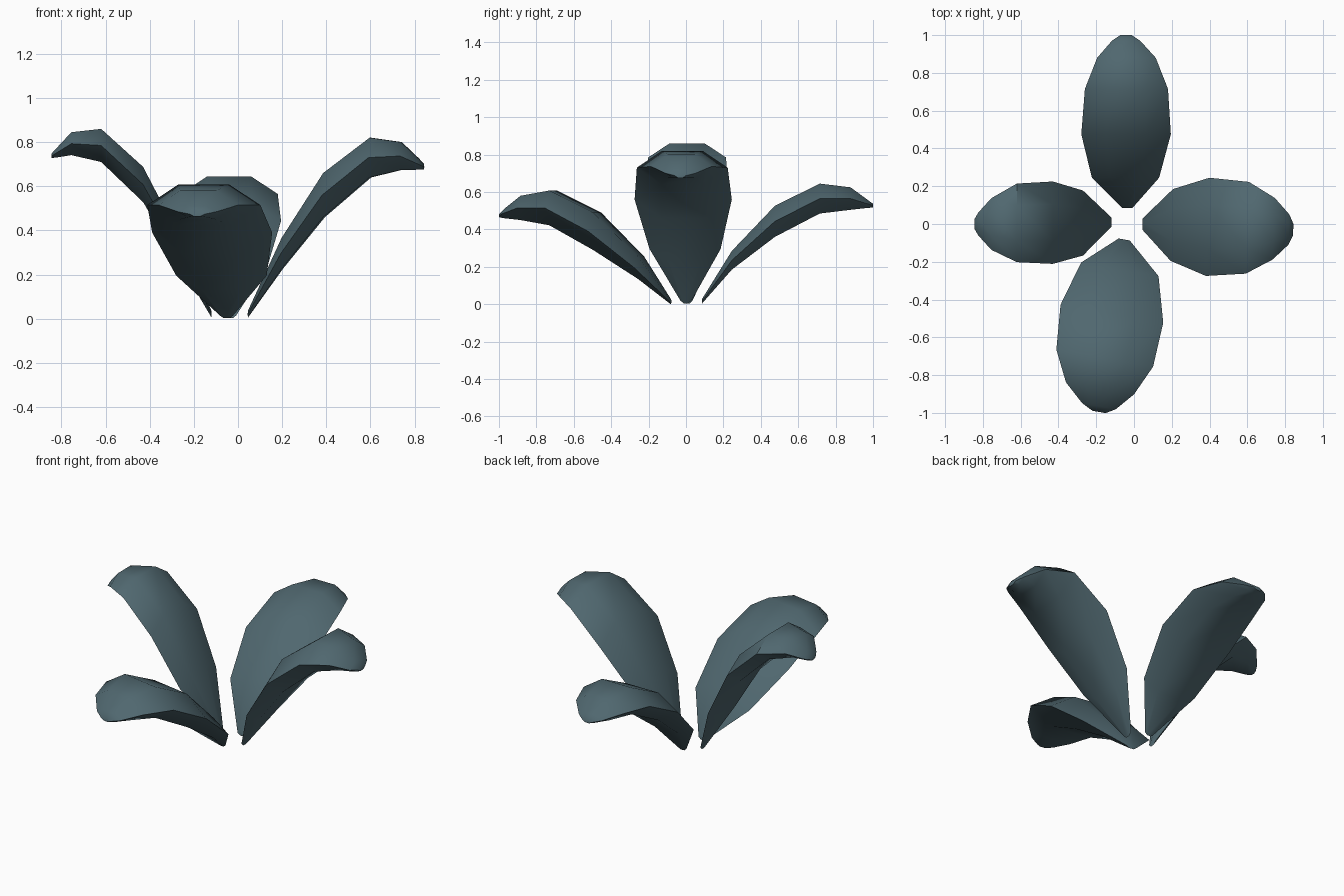
import bpy, bmesh, math
from mathutils import Vector

mat = bpy.data.materials.new("dark teal leaf")
mat.diffuse_color = (0.08, 0.137, 0.16, 1)

# Lens-shaped six-sided section: (across, up) factors
SECTION = [(1, 0), (0.45, 1), (-0.45, 1), (-1, 0), (-0.45, -1), (0.45, -1)]


def leaf(name, turn, rows):
    """Loft upright sections; row = centre x, y, z, half width, half thickness."""
    across = Vector((-math.sin(math.radians(turn)), math.cos(math.radians(turn)), 0))
    bm = bmesh.new()
    rings = []
    for x, y, z, w, h in rows:
        c = Vector((x, y, z))
        rings.append([bm.verts.new(c + across * (a * w) + Vector((0, 0, b * h)))
                      for a, b in SECTION])
    n = len(SECTION)
    for r0, r1 in zip(rings, rings[1:]):
        for i in range(n):
            bm.faces.new((r0[i], r0[(i + 1) % n], r1[(i + 1) % n], r1[i]))
    bm.faces.new(rings[0])
    bm.faces.new(rings[-1])
    bmesh.ops.recalc_face_normals(bm, faces=bm.faces)
    me = bpy.data.meshes.new(name)
    bm.to_mesh(me)
    bm.free()
    me.materials.append(mat)
    ob = bpy.data.objects.new(name, me)
    bpy.context.collection.objects.link(ob)
    bpy.ops.object.select_all(action='DESELECT')
    ob.select_set(True)
    bpy.context.view_layer.objects.active = ob
    bpy.ops.object.shade_smooth_by_angle(angle=math.radians(50))


leaf("right_leaf", -2, [
    (0.045, 0, 0.02, 0.03, 0.015), (0.20, -0.005, 0.295, 0.19, 0.07),
    (0.39, -0.015, 0.56, 0.26, 0.10), (0.60, -0.02, 0.73, 0.243, 0.09),
    (0.74, -0.025, 0.737, 0.163, 0.063), (0.82, -0.03, 0.70, 0.08, 0.025),
    (0.843, -0.03, 0.688, 0.03, 0.012)])

leaf("left_leaf", 180, [
    (-0.12, 0.01, 0.02, 0.025, 0.015), (-0.27, 0.005, 0.32, 0.172, 0.06),
    (-0.43, 0.007, 0.608, 0.218, 0.08), (-0.62, 0.006, 0.785, 0.208, 0.075),
    (-0.755, 0, 0.793, 0.137, 0.052), (-0.825, 0, 0.75, 0.06, 0.02),
    (-0.845, 0, 0.738, 0.025, 0.01)])

leaf("back_leaf", 90, [
    (-0.035, 0.085, 0.015, 0.027, 0.012), (-0.045, 0.245, 0.235, 0.178, 0.05),
    (-0.042, 0.475, 0.443, 0.237, 0.083), (-0.04, 0.715, 0.565, 0.22, 0.08),
    (-0.04, 0.88, 0.565, 0.155, 0.06), (-0.042, 0.97, 0.537, 0.075, 0.022),
    (-0.042, 1.0, 0.527, 0.03, 0.01)])

leaf("front_leaf", 260, [
    (-0.052, -0.082, 0.014, 0.03, 0.012), (-0.075, -0.24, 0.195, 0.208, 0.06),
    (-0.117, -0.475, 0.39, 0.276, 0.10), (-0.155, -0.71, 0.515, 0.26, 0.093),
    (-0.18, -0.87, 0.515, 0.183, 0.065), (-0.185, -0.965, 0.485, 0.09, 0.025),
    (-0.185, -0.995, 0.474, 0.035, 0.01)])
